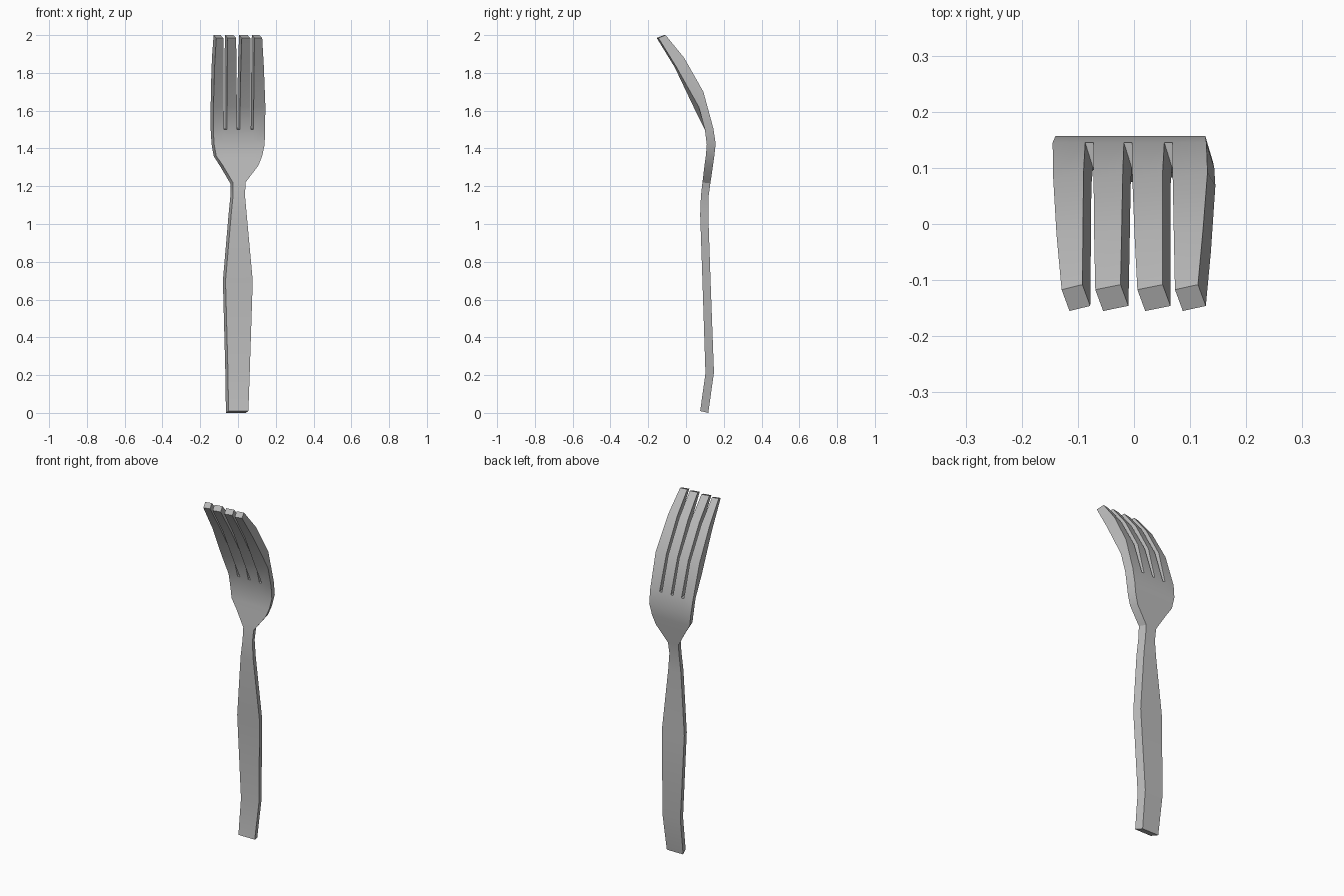
import bpy, bmesh, math

if "Cube" in bpy.data.objects:
    bpy.data.objects.remove(bpy.data.objects["Cube"])

# Flat steel colour
steel = bpy.data.materials.new("steel_grey")
steel.diffuse_color = (0.5, 0.5, 0.5, 1)
steel.use_nodes = True
steel.node_tree.nodes["Principled BSDF"].inputs["Base Color"].default_value = steel.diffuse_color

# Eight columns across the width: tines sit between columns 0-1, 2-3, 4-5, 6-7
ROOT = [-0.131, -0.073, -0.058, -0.004, 0.010, 0.068, 0.083, 0.143]
MID = [-0.130, -0.076, -0.058, -0.006, 0.011, 0.065, 0.083, 0.145]
UPPER = [-0.124, -0.077, -0.057, -0.008, 0.015, 0.065, 0.085, 0.137]
TIP = [-0.115, -0.078, -0.055, -0.010, 0.020, 0.065, 0.087, 0.128]


def spread(left, right):
    """Fit the columns between two edges."""
    return [left + (x - ROOT[0]) / (ROOT[7] - ROOT[0]) * (right - left) for x in ROOT]


# Sections from handle end to tips: columns, front (y, z), back (y, z), tine twist
sections = [
    (spread(-0.050, 0.055), (0.075, 0.010), (0.118, 0.000), 0),
    (spread(-0.053, 0.062), (0.103, 0.210), (0.148, 0.215), 0),
    (spread(-0.066, 0.078), (0.087, 0.700), (0.130, 0.700), 0),
    (spread(-0.036, 0.046), (0.075, 1.050), (0.118, 1.050), 0),
    (spread(-0.026, 0.037), (0.079, 1.150), (0.120, 1.150), 0),
    (spread(-0.027, 0.040), (0.087, 1.220), (0.129, 1.215), 0),
    (spread(-0.080, 0.108), (0.098, 1.310), (0.142, 1.305), 0),
    (spread(-0.115, 0.128), (0.105, 1.360), (0.150, 1.360), 0),
    (spread(-0.126, 0.141), (0.110, 1.420), (0.157, 1.425), 0),
    (ROOT, (0.100, 1.500), (0.145, 1.505), 0),
    (MID, (0.040, 1.620), (0.082, 1.700), 0.028),
    (UPPER, (-0.060, 1.830), (-0.020, 1.880), 0.010),
    (TIP, (-0.155, 1.985), (-0.117, 2.000), 0.009),
]
ROOT_ROW = 9
SKEW = -0.014   # sideways shift of the back face

bm = bmesh.new()
front, back = [], []
for cols, (fy, fz), (by, bz), twist in sections:
    front.append([bm.verts.new((x, fy + twist * (i % 2), fz)) for i, x in enumerate(cols)])
    back.append([bm.verts.new((x + SKEW, by + min(twist, 0.01) * (i % 2), bz))
                 for i, x in enumerate(cols)])

# Front and back skins, leaving slots between the tines
partner = {}
for f_row, b_row in zip(front, back):
    partner.update(zip(f_row, b_row))
skin = []
for r in range(len(sections) - 1):
    for c in range(7):
        if r >= ROOT_ROW and c % 2:
            continue
        quad = [front[r][c], front[r][c + 1], front[r + 1][c + 1], front[r + 1][c]]
        skin.append(bm.faces.new(quad))
        bm.faces.new([partner[v] for v in reversed(quad)])

# Side walls around the outline, slots and tips
outline = {e for f in skin for e in f.edges if len(e.link_faces) == 1}
for e in outline:
    a, b = e.verts
    bm.faces.new((a, b, partner[b], partner[a]))
bmesh.ops.recalc_face_normals(bm, faces=bm.faces)

mesh = bpy.data.meshes.new("fork")
bm.to_mesh(mesh)
bm.free()
mesh.materials.append(steel)
fork = bpy.data.objects.new("fork", mesh)
bpy.context.collection.objects.link(fork)
bpy.context.view_layer.objects.active = fork
fork.select_set(True)
bpy.ops.object.shade_smooth_by_angle(angle=math.radians(30))
